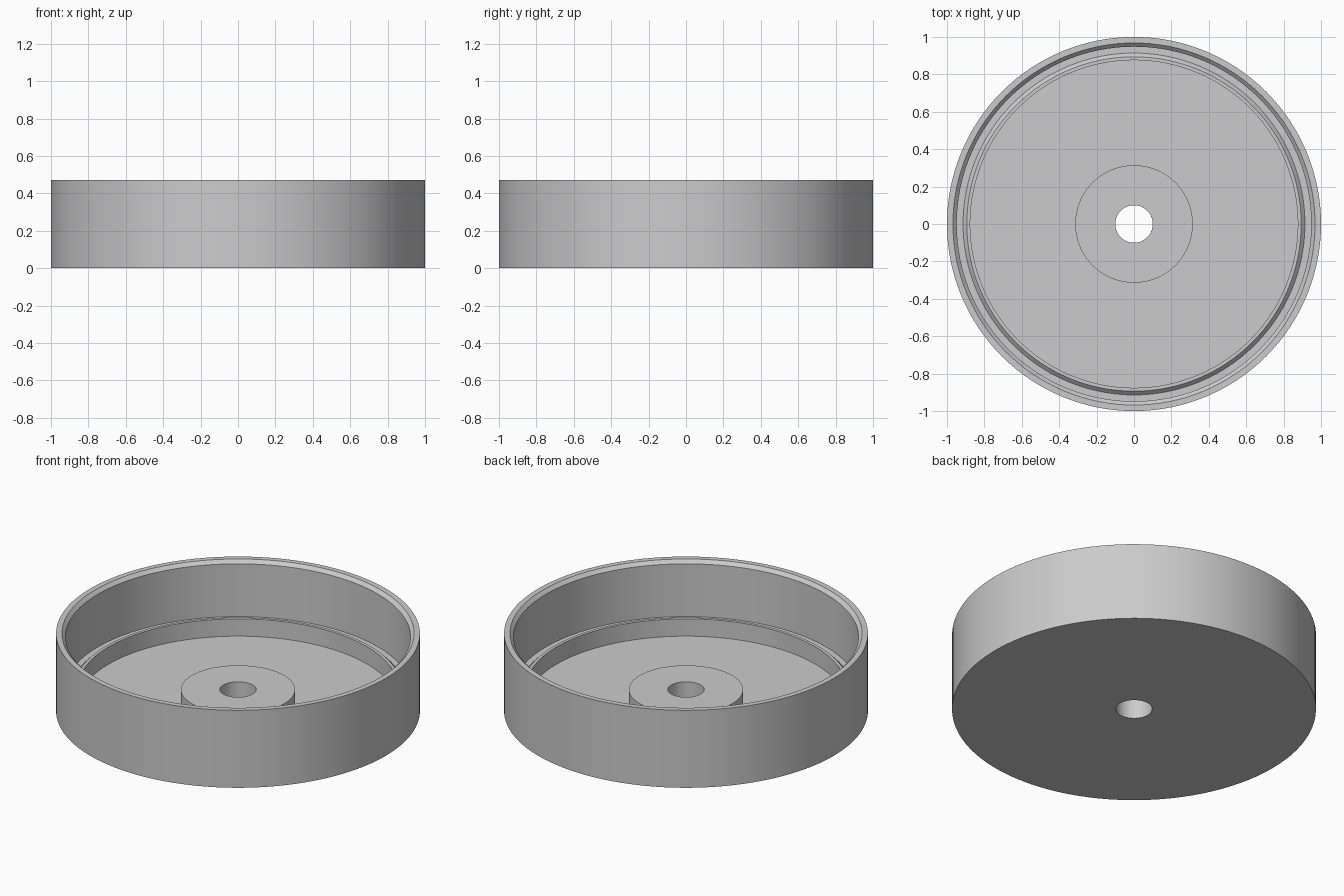
import bpy
import bmesh
import math

SEGMENTS = 128

old = bpy.data.objects.get("Cube")
if old:
    bpy.data.objects.remove(old, do_unlink=True)

# Single plain grey
grey = bpy.data.materials.new("plain grey")
grey.use_nodes = True
colour = (0.6, 0.6, 0.6, 1.0)
grey.diffuse_color = colour
grey.node_tree.nodes["Principled BSDF"].inputs["Base Color"].default_value = colour


def lathe(name, profile):
    """Revolve a closed (radius, height) profile around the z axis."""
    bm = bmesh.new()
    verts = [bm.verts.new((r, 0, z)) for r, z in profile]
    edges = [bm.edges.new((a, b)) for a, b in zip(verts, verts[1:] + verts[:1])]
    bmesh.ops.spin(bm, geom=verts + edges, cent=(0, 0, 0), axis=(0, 0, 1),
                   angle=math.tau, steps=SEGMENTS, use_merge=True)
    bmesh.ops.remove_doubles(bm, verts=bm.verts[:], dist=1e-5)
    bmesh.ops.recalc_face_normals(bm, faces=bm.faces[:])
    mesh = bpy.data.meshes.new(name)
    bm.to_mesh(mesh)
    bm.free()
    mesh.materials.append(grey)
    obj = bpy.data.objects.new(name, mesh)
    bpy.context.collection.objects.link(obj)
    bpy.ops.object.select_all(action="DESELECT")
    obj.select_set(True)
    bpy.context.view_layer.objects.active = obj
    bpy.ops.object.shade_smooth_by_angle(angle=math.radians(30))
    return obj


BORE, BOSS = 0.1, 0.314
FLOOR, LEDGE, LIP, TOP = 0.045, 0.13, 0.15, 0.47

# Round tray: outer wall, chamfered rim, ledge with chamfered lip, floor, bored boss
lathe("round_tray", [
    (BORE, 0), (1, 0), (1, TOP),            # underside and outer wall
    (0.968, TOP), (0.948, TOP - 0.02),      # rim chamfer
    (0.948, LEDGE), (0.914, LEDGE),         # inner wall and ledge
    (0.894, LIP), (0.876, LIP),             # raised lip
    (0.876, FLOOR), (BOSS, FLOOR),          # floor
    (BOSS, LEDGE), (BORE, LEDGE),           # centre boss and bore
])
